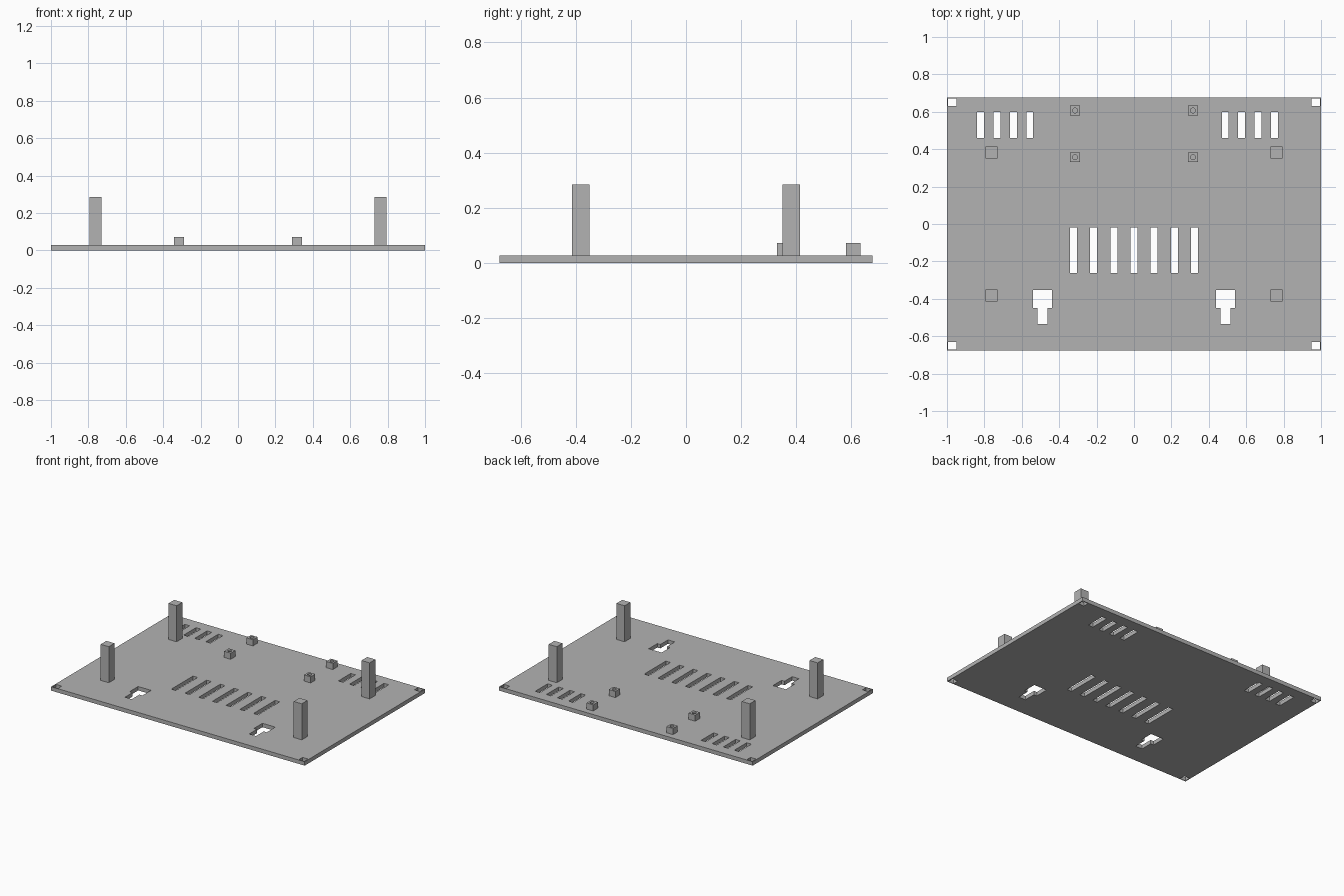
import bpy
import bmesh
from math import cos, sin, tau

cube = bpy.data.objects.get("Cube")
if cube:
    bpy.data.objects.remove(cube, do_unlink=True)

W, D, T = 1.0, 0.677, 0.028    # half width, half depth, plate thickness

grey = bpy.data.materials.new("plain grey")
grey.use_nodes = True
colour = (0.45, 0.45, 0.45, 1)
grey.diffuse_color = colour
grey.node_tree.nodes["Principled BSDF"].inputs["Base Color"].default_value = colour


def rect(x, y, w, d):
    return [(x - w / 2, y - d / 2), (x + w / 2, y - d / 2),
            (x + w / 2, y + d / 2), (x - w / 2, y + d / 2)]


def circle(x, y, r, n=16):
    return [(x + r * cos(tau * i / n), y + r * sin(tau * i / n)) for i in range(n)]


def prisms(name, outlines, z0, z1):
    """One object holding an upright prism for every outline."""
    bm = bmesh.new()
    for pts in outlines:
        low = [bm.verts.new((x, y, z0)) for x, y in pts]
        high = [bm.verts.new((x, y, z1)) for x, y in pts]
        bm.faces.new(low[::-1])
        bm.faces.new(high)
        for i in range(len(pts)):
            j = (i + 1) % len(pts)
            bm.faces.new((low[i], low[j], high[j], high[i]))
    mesh = bpy.data.meshes.new(name)
    bm.to_mesh(mesh)
    bm.free()
    mesh.materials.append(grey)
    obj = bpy.data.objects.new(name, mesh)
    bpy.context.collection.objects.link(obj)
    return obj


def cut(obj, outlines, z0, z1):
    cutter = prisms("cutter", outlines, z0, z1)
    cutter.hide_render = True
    mod = obj.modifiers.new("holes", 'BOOLEAN')
    mod.operation = 'DIFFERENCE'
    mod.solver = 'EXACT'
    mod.object = cutter
    bpy.context.view_layer.objects.active = obj
    bpy.ops.object.modifier_apply(modifier=mod.name)
    bpy.data.objects.remove(cutter, do_unlink=True)


# Outlines of every opening through the plate
holes = []
for sx in (-1, 1):
    for sy in (-1, 1):                                   # corner screw holes
        holes.append(rect(sx * 0.972, sy * 0.651, 0.044, 0.042))
    x = sx * 0.49                                        # keyhole hangers
    holes.append([(x - 0.027, -0.535), (x + 0.027, -0.535), (x + 0.027, -0.449),
                  (x + 0.051, -0.449), (x + 0.051, -0.352), (x - 0.051, -0.352),
                  (x - 0.051, -0.449), (x - 0.027, -0.449)])
for start in (-0.82, 0.488):                             # rear vents
    for i in range(4):
        holes.append(rect(start + i * 0.0875, 0.53, 0.037, 0.139))
for i in range(7):                                       # middle vents
    holes.append(rect((i - 3) * 0.108, -0.14, 0.037, 0.243))

# Base plate
plate = prisms("base_plate", [rect(0, 0, 2 * W, 2 * D)], 0, T)
cut(plate, holes, -0.1, T + 0.1)

# Tall posts and short drilled standoffs
for sx, side in ((-1, "right"), (1, "left")):
    for y, end in ((-0.382, "front"), (0.382, "back")):
        prisms(f"post_{end}_{side}", [rect(sx * 0.761, y, 0.064, 0.064)], T, 0.285)
    for y, end in ((0.357, "front"), (0.607, "back")):
        x = sx * 0.315
        standoff = prisms(f"standoff_{end}_{side}", [rect(x, y, 0.052, 0.052)], T, 0.072)
        cut(standoff, [circle(x, y, 0.0135)], T + 0.002, 0.1)
